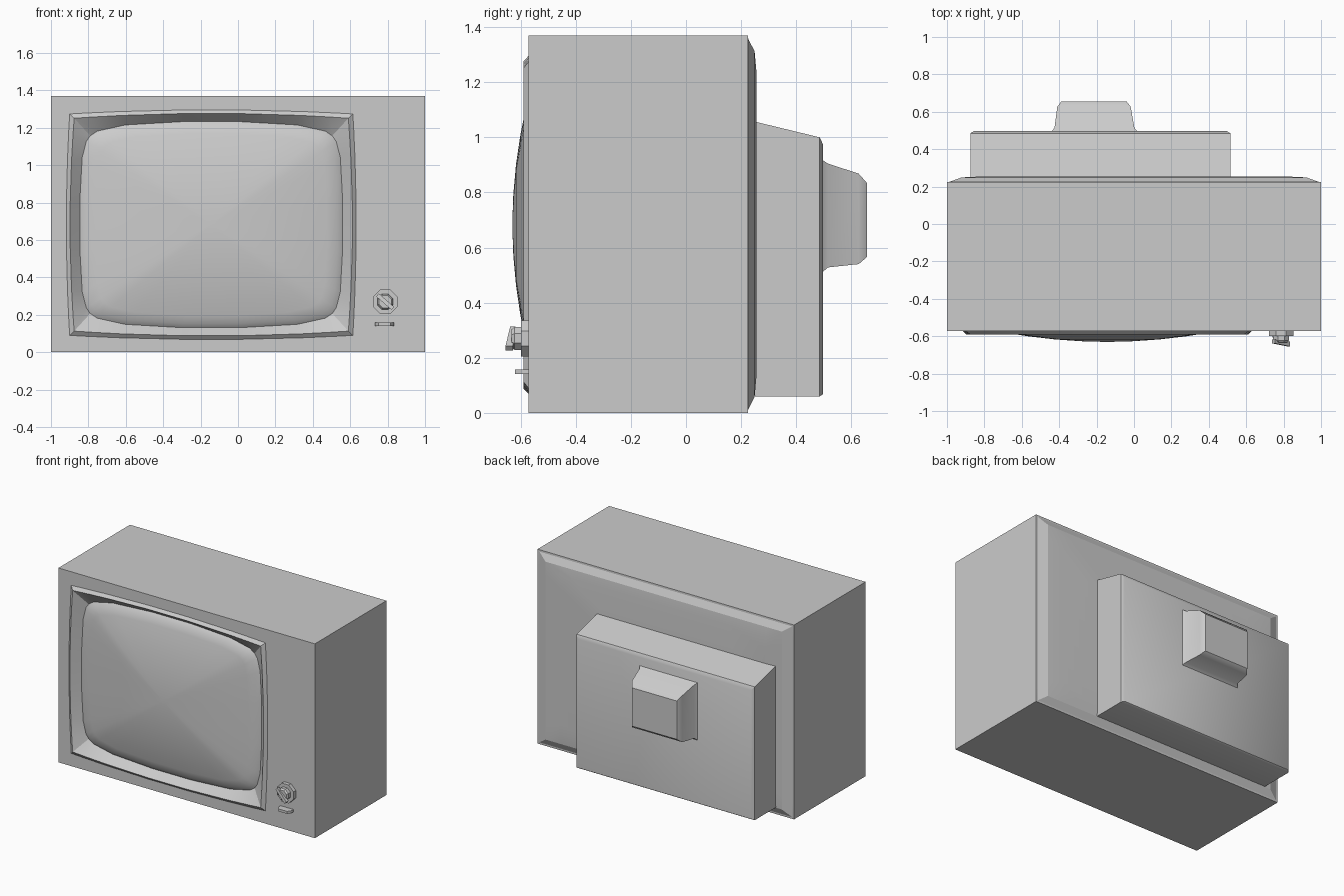
import bpy, math

if "Cube" in bpy.data.objects:
    bpy.data.objects.remove(bpy.data.objects["Cube"])

CX, CZ = -0.143, 0.682          # centre of the picture tube opening


def loft(name, rings, start=False, end=True, angle=30):
    """Skin rings of points (counter-clockwise seen from the front, front to back)."""
    n = len(rings[0])
    verts = [p for r in rings for p in r]
    faces = []
    for k in range(len(rings) - 1):
        a, b = k * n, (k + 1) * n
        for i in range(n):
            j = (i + 1) % n
            faces.append((a + i, b + i, b + j, a + j))
    if start:
        faces.append(tuple(range(n)))
    if end:
        last = (len(rings) - 1) * n
        faces.append(tuple(reversed(range(last, last + n))))
    me = bpy.data.meshes.new(name)
    me.from_pydata(verts, [], faces)
    me.polygons.foreach_set("use_smooth", [True] * len(faces))
    me.set_sharp_from_angle(angle=math.radians(angle))
    me.update()
    ob = bpy.data.objects.new(name, me)
    bpy.context.collection.objects.link(ob)
    return ob


def mirror4(q):
    """Complete a quarter outline (right side up to the top) into a closed loop."""
    left = [(-x, z) for x, z in reversed(q)]
    return q + left + [(-x, -z) for x, z in q] + [(x, -z) for x, z in reversed(q)]


def rect(x0, x1, z0, z1, y):
    return [(x0, y, z0), (x1, y, z0), (x1, y, z1), (x0, y, z1)]


def disc(cx, cz, r, y, n=8):
    return [(cx + r * math.cos((i + .5) * math.tau / n), y,
             cz + r * math.sin((i + .5) * math.tau / n)) for i in range(n)]


# matching outlines: unit frame and rounded screen
frame = mirror4([(1, .22), (1, .6), (1, .85), (1, 1), (.87, 1), (.65, 1), (.21, 1)])
glass = mirror4([(.702, .14), (.69, .36), (.668, .445), (.647, .475),
                 (.61, .5), (.46, .533), (.15, .551)])


def bowed(hw, hh, bx, bz, y):
    return [(CX + u * (hw + bx * (1 - v * v)), y, CZ + v * (hh + bz * (1 - u * u)))
            for u, v in frame]


def case_ring(hw, hh, y):
    return [(u * hw, y, .685 + v * hh) for u, v in frame]


def glass_ring(t, y):
    return [(CX + x * t, y, CZ + z * t) for x, z in glass]


# cabinet with opening in front and chamfered back panel
bezel_edge = bowed(.757, .592, .018, .022, -.572)
loft("cabinet", [bezel_edge, case_ring(1, .685, -.572), case_ring(1, .685, .225),
                 case_ring(.985, .672, .226), case_ring(.922, .627, .249),
                 case_ring(.80, .56, .255)], angle=15)

# raised bezel that falls back to the screen edge
loft("bezel", [glass_ring(1, -.535), bowed(.733, .569, .022, .026, -.59), bezel_edge],
     end=False)

# domed screen
steps = [.04, .2, .4, .6, .75, .88, .96]
loft("screen", [glass_ring(t, -.63 + .082 * t * t) for t in steps] + [glass_ring(1, -.535)],
     start=True, end=False, angle=60)

# rear housing with sloping top
loft("rear_housing", [rect(-.875, .515, .06, 1.057, .25), rect(-.875, .515, .06, 1.0, .485),
                      rect(-.855, .495, .068, .975, .497)], angle=35)

# tube neck cover with flared foot
loft("neck_cover", [rect(-.44, .018, .51, .918, .495), rect(-.425, .002, .528, .905, .515),
                    rect(-.41, -.018, .54, .868, .627), rect(-.388, -.04, .565, .835, .656)],
     angle=40)

# control knob: octagonal base, tapered hub and diagonal pointer
KX, KZ = .787, .27
loft("knob_base", [disc(KX, KZ, .07, -.598), disc(KX, KZ, .07, -.57)], start=True)
loft("knob_hub", [disc(KX, KZ, .036, -.633), disc(KX, KZ, .045, -.622),
                  disc(KX, KZ, .045, -.595)], start=True)


def pointer_ring(tilt_y, back_y):
    pts = []
    for s, w, y in ((-1, -1, back_y), (1, -1, tilt_y), (1, 1, tilt_y), (-1, 1, back_y)):
        pts.append((KX + s * .041 + w * .007, y, KZ - s * .036 + w * .008))
    return pts


loft("knob_pointer", [pointer_ring(-.655, -.638), pointer_ring(-.628, -.618)], start=True)

# small slide tab under the knob
loft("slide_tab", [rect(.75, .816, .141, .158, -.62), rect(.733, .833, .141, .158, -.595),
                   rect(.733, .833, .141, .158, -.57)], start=True)
